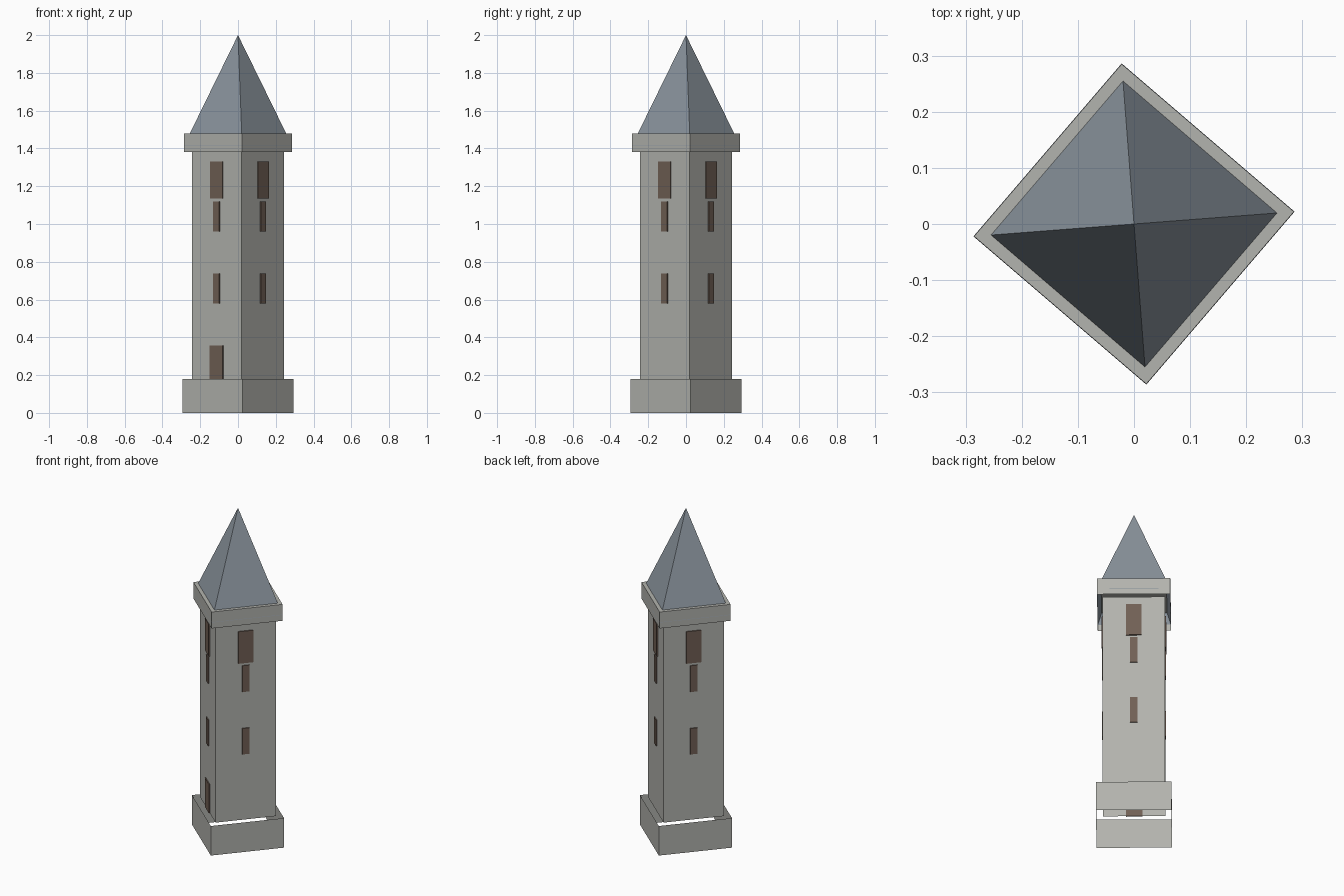
import bpy, bmesh, math
from mathutils import Matrix

cube = bpy.data.objects.get("Cube")
if cube:
    bpy.data.objects.remove(cube, do_unlink=True)

TURN = math.radians(4.4)      # twist of the whole tower
TOWER_R = 0.243               # corner radius of the shaft
APOTHEM = TOWER_R * math.cos(math.pi / 4)


def material(name, color):
    m = bpy.data.materials.new(name)
    m.use_nodes = True
    m.diffuse_color = (*color, 1)
    m.node_tree.nodes["Principled BSDF"].inputs["Base Color"].default_value = (*color, 1)
    return m


stone = material("pale stone", (0.45, 0.455, 0.425))
slate = material("blue grey slate", (0.25, 0.29, 0.33))
wood = material("brown wood", (0.165, 0.117, 0.091))


def add_object(name, bm, mat):
    bmesh.ops.recalc_face_normals(bm, faces=bm.faces)
    mesh = bpy.data.meshes.new(name)
    bm.to_mesh(mesh)
    bm.free()
    mesh.materials.append(mat)
    obj = bpy.data.objects.new(name, mesh)
    bpy.context.collection.objects.link(obj)
    return obj


def square_corners(bm, radius, z):
    return [bm.verts.new((radius * math.cos(TURN + i * math.pi / 2),
                          radius * math.sin(TURN + i * math.pi / 2), z)) for i in range(4)]


def square_tube(name, radius, z0, z1, mat, capped=False):
    """Four walls, open below, with an optional lid."""
    bm = bmesh.new()
    low, high = square_corners(bm, radius, z0), square_corners(bm, radius, z1)
    for i in range(4):
        j = (i + 1) % 4
        bm.faces.new((low[i], low[j], high[j], high[i]))
    if capped:
        bm.faces.new(high)
    return add_object(name, bm, mat)


def wall_plate(name, side, width, z0, z1):
    """Thin plate centred on one wall of the shaft."""
    bm = bmesh.new()
    bmesh.ops.create_cube(bm, size=1)
    angle = TURN + math.pi / 4 + side * math.pi / 2
    bm.transform(Matrix.Rotation(angle, 4, 'Z')
                 @ Matrix.Translation((APOTHEM + 0.002, 0, (z0 + z1) / 2))
                 @ Matrix.Diagonal((0.008, width, z1 - z0, 1)))
    return add_object(name, bm, wood)


# Stone walls
square_tube("base_plinth", 0.295, 0, 0.18, stone)
square_tube("tower_shaft", TOWER_R, 0.18, 1.38, stone)
square_tube("cornice", 0.286, 1.38, 1.48, stone, capped=True)

# Pyramid roof, its eaves just breaking through the cornice
bm = bmesh.new()
eaves = square_corners(bm, 0.287, 1.416)
apex = bm.verts.new((0, 0, 2))
for i in range(4):
    bm.faces.new((eaves[i], eaves[(i + 1) % 4], apex))
add_object("roof", bm, slate)

# Openings on every wall, door on the front one
for side in range(4):
    wall_plate(f"top_window_{side + 1}", side, 0.086, 1.135, 1.33)
    wall_plate(f"upper_slit_{side + 1}", side, 0.042, 0.96, 1.12)
    wall_plate(f"lower_slit_{side + 1}", side, 0.042, 0.58, 0.738)
wall_plate("door", 2, 0.09, 0.18, 0.357)
